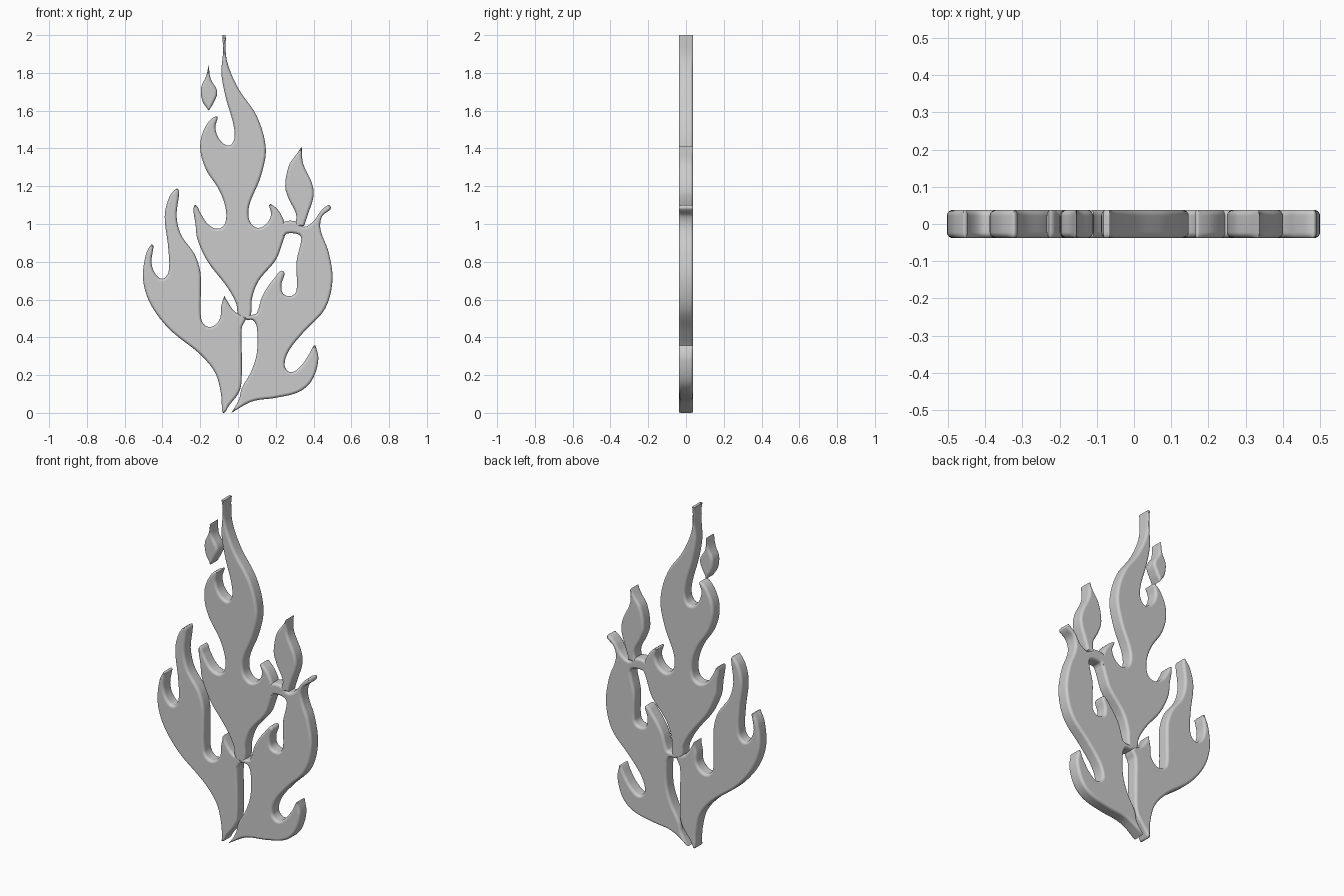
import bpy
import bmesh
import math
from mathutils import Vector
from mathutils.geometry import interpolate_bezier

HALF_DEPTH = 0.038
ROUND = 0.016      # radius of the softened rim
STEPS = 4          # rim segments
SAMPLES = 6        # points per curve span
T = "tip"          # marks a sharp outline point

if "Cube" in bpy.data.objects:
    bpy.data.objects.remove(bpy.data.objects["Cube"], do_unlink=True)

grey = bpy.data.materials.new("light grey")
grey.use_nodes = True
grey.diffuse_color = (0.6, 0.6, 0.6, 1)
grey.node_tree.nodes["Principled BSDF"].inputs["Base Color"].default_value = grey.diffuse_color


def smooth_outline(points):
    """Closed smooth curve through the points, sharp where marked as tip."""
    pos = [Vector(p[:2]) for p in points]
    count = len(pos)
    tangents = []
    for i, p in enumerate(points):
        direction = (pos[(i + 1) % count] - pos[i - 1]).normalized()
        tangents.append(None if T in p else direction)
    outline = []
    for i in range(count):
        j = (i + 1) % count
        a, b = pos[i], pos[j]
        reach = (b - a).length / 3
        chord = (b - a).normalized()
        handle_a = a + (tangents[i] or chord) * reach
        handle_b = b - (tangents[j] or chord) * reach
        outline += interpolate_bezier(a, handle_a, handle_b, b, SAMPLES + 1)[:-1]
    outline = [Vector(p[:2]) for p in outline]
    area = sum(outline[i - 1].cross(outline[i]) for i in range(len(outline)))
    return outline if area > 0 else outline[::-1]


def inward_offsets(outline):
    """Inward step for each point, kept short where the shape is narrow."""
    count = len(outline)
    offsets = []
    for i, p in enumerate(outline):
        along = (outline[(i + 1) % count] - outline[i - 1]).normalized()
        normal = Vector((-along.y, along.x))
        reach = ROUND
        for q in outline:
            d = q - p
            depth = d.dot(normal)
            if depth > 1e-6:
                reach = min(reach, 0.8 * d.length_squared / (2 * depth))
        offsets.append(normal * reach)
    return offsets


def flame(name, points):
    """Flat slab with a rounded rim, cut to the outline."""
    outline = smooth_outline(points)
    offsets = inward_offsets(outline)
    levels = []
    for k in range(STEPS + 1):
        angle = math.pi / 2 * k / STEPS
        levels.append((1 - math.cos(angle), HALF_DEPTH - ROUND + ROUND * math.sin(angle)))
    levels = [(s, -y) for s, y in reversed(levels)] + levels
    bm = bmesh.new()
    rings = []
    for shrink, y in levels:
        ring = []
        for p, step in zip(outline, offsets):
            q = p + step * shrink
            ring.append(bm.verts.new((q.x, y, q.y)))
        rings.append(ring)
    for low, high in zip(rings, rings[1:]):
        for i in range(len(low)):
            bm.faces.new((low[i - 1], low[i], high[i], high[i - 1]))
    bm.faces.new(rings[0])
    bm.faces.new(rings[-1])
    bmesh.ops.recalc_face_normals(bm, faces=bm.faces)
    mesh = bpy.data.meshes.new(name)
    bm.to_mesh(mesh)
    bm.free()
    mesh.materials.append(grey)
    obj = bpy.data.objects.new(name, mesh)
    bpy.context.collection.objects.link(obj)
    bpy.ops.object.select_all(action="DESELECT")
    obj.select_set(True)
    bpy.context.view_layer.objects.active = obj
    bpy.ops.object.shade_smooth_by_angle(angle=math.radians(40))
    weighted = obj.modifiers.new("flat_face_normals", "WEIGHTED_NORMAL")
    weighted.keep_sharp = True
    return obj


# Tall middle flame with two side tongues
flame("centre_flame", [
    (-.082, 2, T), (-.065, 2, T), (-.06, 1.87), (0, 1.72), (.1, 1.57),
    (.147, 1.4), (.12, 1.25), (.06, 1.1), (.06, 1.02), (.1, .98),
    (.15, 1), (.175, 1.05), (.165, 1.1), (.175, 1.105), (.215, 1.07), (.245, 1.01),
    (.25, .95), (.235, .9), (.2, .81), (.11, .7), (.075, .61),
    (.07, .53), (.06, .5), (.02, .5), (0, .52), (-.01, .58),
    (-.06, .67), (-.16, .8), (-.215, .92), (-.225, 1), (-.235, 1.07),
    (-.225, 1.1), (-.2, 1.06), (-.16, 1), (-.11, .975), (-.07, 1),
    (-.065, 1.08), (-.1, 1.18), (-.17, 1.29), (-.2, 1.4), (-.18, 1.5),
    (-.115, 1.57), (-.12, 1.51), (-.1, 1.45), (-.05, 1.415), (-.02, 1.45),
    (-.025, 1.53), (-.065, 1.67), (-.088, 1.8), (-.08, 1.9)])

# Flame on the -x side, with its stem and three tongues
flame("right_side_flame", [
    (-.082, .003), (-.07, .003), (-.05, .035), (0, .1), (.017, .15), (.02, .3),
    (.02, .45), (.04, .495), (.03, .52), (0, .525), (-.03, .55),
    (-.073, .62, T), (-.09, .56), (-.095, .5), (-.13, .46), (-.17, .46),
    (-.195, .5), (-.197, .65), (-.2, .75), (-.23, .84), (-.3, .94),
    (-.325, 1.04), (-.312, 1.17), (-.325, 1.187), (-.365, 1.14), (-.388, 1.04), (-.37, .88),
    (-.367, .75), (-.4, .71), (-.44, .74), (-.458, .8), (-.448, .885), (-.46, .89),
    (-.49, .83), (-.502, .7), (-.46, .57), (-.36, .44), (-.2, .31),
    (-.12, .21), (-.09, .1)])

# Flame on the +x side, with its curl, slot and link to the middle
flame("left_side_flame", [
    (-.035, 0, T), (.05, .05), (.1, .067), (.2, .08), (.32, .11),
    (.39, .17), (.425, .28), (.41, .355), (.4, .355), (.37, .3), (.33, .245),
    (.28, .215), (.247, .25), (.27, .33), (.35, .43), (.46, .55),
    (.5, .7), (.48, .85), (.437, .97), (.445, 1.04), (.49, 1.08),
    (.482, 1.1), (.44, 1.07), (.4, 1.015), (.35, .985), (.3, 1.015),
    (.24, 1.01), (.2, .97), (.24, .935), (.26, .95), (.32, .945), (.335, .92),
    (.31, .8), (.31, .65), (.285, .62), (.24, .63), (.23, .68),
    (.24, .75), (.19, .71), (.13, .62), (.1, .53), (.08, .52),
    (.04, .515), (.04, .495), (.08, .49), (.1, .45), (.1, .32), (.07, .22),
    (.02, .13), (.005, .07)])

# Small flame standing on the link
flame("small_upper_flame", [
    (.337, 1.41, T), (.345, 1.32), (.39, 1.22), (.4, 1.15), (.37, 1.05),
    (.35, .99, T), (.3, .98, T), (.308, 1.05), (.27, 1.13), (.25, 1.2),
    (.27, 1.31), (.31, 1.37)])

# Loose ember beside the top
flame("floating_ember", [
    (-.155, 1.84, T), (-.145, 1.77), (-.11, 1.7), (-.13, 1.64), (-.155, 1.6, T),
    (-.188, 1.65), (-.196, 1.72), (-.17, 1.78)])
